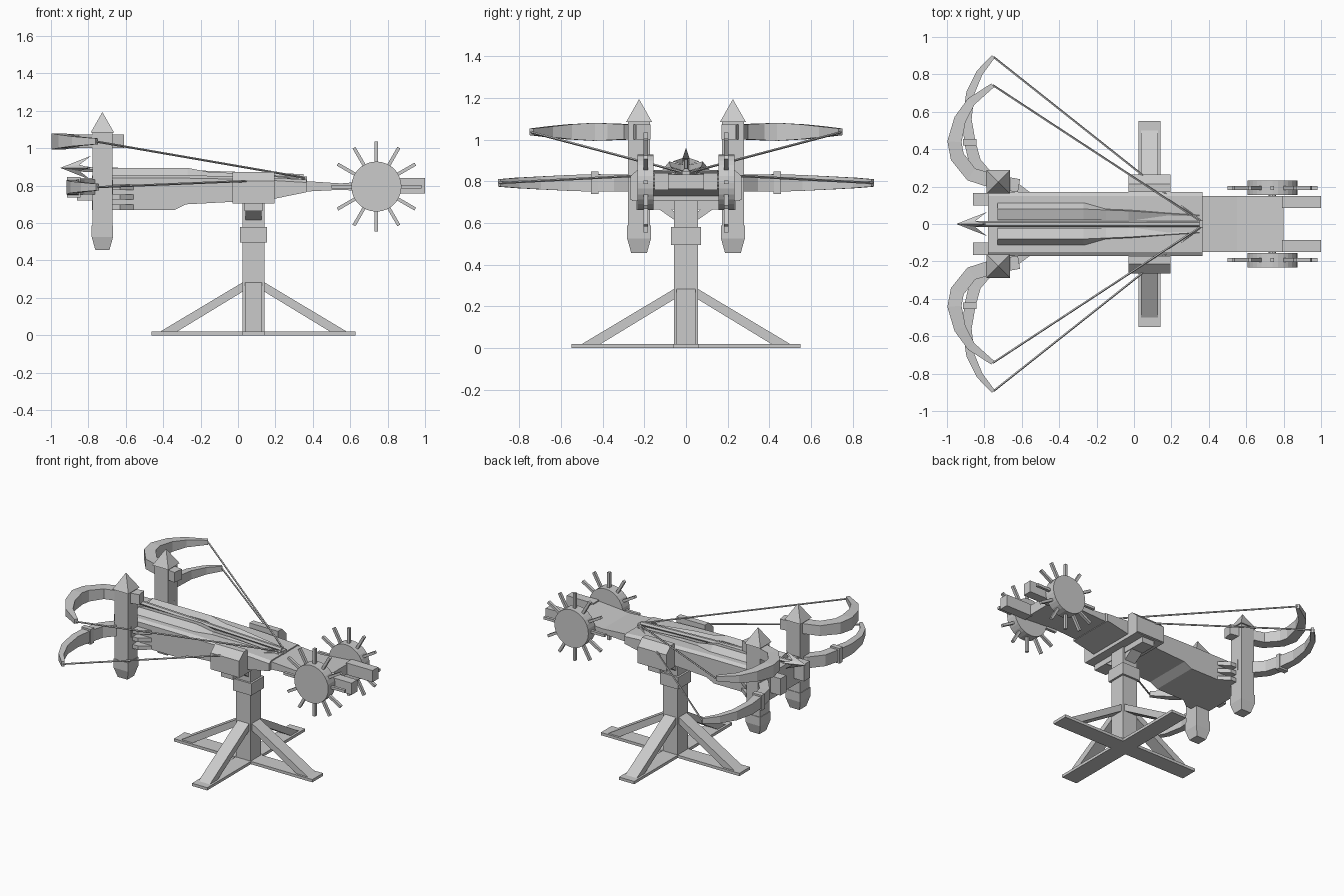
import bpy, bmesh, math
from mathutils import Vector, Matrix

if "Cube" in bpy.data.objects:
    bpy.data.objects.remove(bpy.data.objects["Cube"])


def finish(bm, name, mirror=False):
    bmesh.ops.recalc_face_normals(bm, faces=bm.faces)
    me = bpy.data.meshes.new(name)
    bm.to_mesh(me)
    bm.free()
    ob = bpy.data.objects.new(name, me)
    bpy.context.collection.objects.link(ob)
    if mirror:
        m = ob.modifiers.new("mirror", 'MIRROR')
        m.use_axis = (False, True, False)
        m.use_mirror_merge = False
    return ob


def loft(name, rings, mirror=False, bm=None):
    """Skin a list of rings with equal point counts, capped at both ends."""
    own = bm is None
    bm = bm or bmesh.new()
    vs = [[bm.verts.new(p) for p in r] for r in rings]
    n = len(vs[0])
    for a, b in zip(vs, vs[1:]):
        for i in range(n):
            bm.faces.new((a[i], a[(i + 1) % n], b[(i + 1) % n], b[i]))
    bm.faces.new(vs[0])
    bm.faces.new(vs[-1])
    if own:
        return finish(bm, name, mirror)


def rect_x(x, hw, z0, z1):
    return [(x, -hw, z0), (x, hw, z0), (x, hw, z1), (x, -hw, z1)]


def rect_z(cx, cy, z, hx, hy):
    return [(cx - hx, cy - hy, z), (cx + hx, cy - hy, z), (cx + hx, cy + hy, z), (cx - hx, cy + hy, z)]


def box(name, x, y, z, mirror=False):
    cx, cy = sum(x) / 2, sum(y) / 2
    hx, hy = (x[1] - x[0]) / 2, (y[1] - y[0]) / 2
    return loft(name, [rect_z(cx, cy, zz, hx, hy) for zz in z], mirror)


def rod(name, a, b, r, sides=6, mirror=False):
    a, b = Vector(a), Vector(b)
    q = (b - a).to_track_quat('Z', 'Y')
    ring = [q @ Vector((r * math.cos(t), r * math.sin(t), 0))
            for t in (2 * math.pi * i / sides for i in range(sides))]
    return loft(name, [[p + v for v in ring] for p in (a, b)], mirror)


def limb(name, pts, z):
    """Bow limb: pts are (x, y, half width, half height)."""
    rings = []
    for i, (x, y, w, h) in enumerate(pts):
        p, q = pts[max(i - 1, 0)], pts[min(i + 1, len(pts) - 1)]
        t = Vector((q[0] - p[0], q[1] - p[1])).normalized()
        n = Vector((-t.y, t.x)) * w
        rings.append([(x + n.x, y + n.y, z - h), (x - n.x, y - n.y, z - h),
                      (x - n.x, y - n.y, z + h), (x + n.x, y + n.y, z + h)])
    loft(name, rings, True)


CX = 0.083
# Stand: crossed feet, post, collar, four braces
box("foot_x", (CX - 0.545, CX + 0.545), (-0.06, 0.06), (0, 0.02))
box("foot_y", (CX - 0.06, CX + 0.06), (-0.55, 0.55), (0, 0.0195))
box("post", (CX - 0.058, CX + 0.058), (-0.058, 0.058), (0.01, 0.72))
box("post_collar", (CX - 0.072, CX + 0.072), (-0.072, 0.072), (0.495, 0.58))
profile = [(0.055, 0.285), (0.055, 0.235), (0.41, 0.019), (0.50, 0.019)]
for k in range(4):
    rot = Matrix.Translation((CX, 0, 0)) @ Matrix.Rotation(k * math.pi / 2, 4, 'Z')
    loft("foot_brace", [[rot @ Vector((d, s, z)) for d, z in profile] for s in (-0.045, 0.045)])

# Yoke: crossbar, struts, chamfered cheeks
box("yoke_crossbar", (0.035, 0.13), (-0.24, 0.24), (0.665, 0.712))
strut = [(0.05, 0.61), (0.05, 0.65), (0.09, 0.68), (0.15, 0.68)]
loft("yoke_strut", [[(x, y, z) for y, z in strut] for x in (0.04, 0.125)], True)
box("yoke_base", (-0.03, 0.195), (-0.26, 0.26), (0.705, 0.74))
cheek = [(0.17, 0.71), (0.265, 0.71), (0.265, 0.825), (0.215, 0.872), (0.17, 0.872)]
loft("yoke_cheek", [[(x, y, z) for y, z in cheek] for x in (-0.03, 0.195)], True)

# Stock: chamfered body with stepped underside
body = [(-0.78, 0.67, 0.855), (-0.34, 0.67, 0.855), (-0.28, 0.70, 0.855),
        (0.0, 0.715, 0.85), (0.195, 0.73, 0.842), (0.366, 0.765, 0.832)]
loft("stock_body", [[(x, -0.172, b), (x, 0.172, b), (x, 0.172, t - 0.015), (x, 0.15, t),
                     (x, -0.15, t), (x, -0.172, t - 0.015)] for x, b, t in body])
# Raised ridges either side of the bolt channel
ridge = [(-0.73, 0.115, 0.08, 0.895), (-0.27, 0.115, 0.08, 0.895), (-0.15, 0.08, 0.075, 0.872),
         (-0.03, 0.075, 0.07, 0.868), (0.35, 0.05, 0.045, 0.836)]
loft("deck_ridge", [[(x, 0.022, 0.82), (x, o, 0.82), (x, o, min(0.852, t - 0.005)), (x, i, t), (x, 0.022, t - 0.015)]
                    for x, o, i, t in ridge], True)
box("front_prong", (-0.86, -0.76), (0.10, 0.165), (0.72, 0.84), True)

# Tail and its two fork arms
loft("tail", [rect_x(0.35, 0.15, 0.768, 0.825), rect_x(0.55, 0.15, 0.778, 0.812),
              rect_x(0.80, 0.15, 0.762, 0.832)])
box("tail_fork", (0.79, 1.0), (0.085, 0.15), (0.757, 0.84), True)

# Windlass wheels with twelve spokes
WX, WZ = 0.74, 0.795
rod("wheel_hub", (WX, 0.155, WZ), (WX, 0.233, WZ), 0.134, 28, True)
rod("wheel_axle", (WX, -0.17, WZ), (WX, 0.17, WZ), 0.02, 8)
bm = bmesh.new()
for k in range(12):
    rot = Matrix.Translation((WX, 0.193, WZ)) @ Matrix.Rotation(k * math.pi / 6, 4, 'Y')
    loft("", [[rot @ Vector(p) for p in rect_z(0, 0, z, 0.009, 0.01)] for z in (0.12, 0.24)], bm=bm)
finish(bm, "wheel_spokes", True)

# Bow towers: pillar, tapered foot, pyramid cap, side brackets
PX, PY = -0.725, 0.225
box("tower_pillar", (PX - 0.053, PX + 0.053), (PY - 0.053, PY + 0.053), (0.58, 1.085), True)
loft("tower_foot", [rect_z(PX, PY, z, h, h) for z, h in ((0.457, 0.038), (0.525, 0.057), (0.588, 0.057))], True)
loft("tower_cap", [rect_z(PX, PY, z, h, h) for z, h in ((1.083, 0.063), (1.192, 0.001))], True)
for z in (0.67, 0.725, 0.778):
    loft("tower_bracket", [[(-0.68, 0.165, zz), (-0.55, 0.165, zz), (-0.63, 0.225, zz), (-0.68, 0.225, zz)]
                           for zz in (z, z + 0.028)], True)

# Bow limbs, upper and lower
limb("upper_limb", [(-0.615, 0.205, 0.035, 0.036), (-0.74, 0.225, 0.038, 0.036), (-0.87, 0.265, 0.038, 0.036),
                    (-0.945, 0.36, 0.038, 0.04), (-0.96, 0.44, 0.038, 0.043), (-0.93, 0.56, 0.032, 0.036),
                    (-0.87, 0.655, 0.024, 0.026), (-0.755, 0.742, 0.012, 0.016)], 1.037)
limb("lower_limb", [(-0.68, 0.21, 0.035, 0.038), (-0.78, 0.245, 0.035, 0.04), (-0.85, 0.33, 0.033, 0.04),
                    (-0.878, 0.44, 0.03, 0.042), (-0.893, 0.56, 0.025, 0.038), (-0.875, 0.70, 0.022, 0.031),
                    (-0.825, 0.81, 0.018, 0.025), (-0.752, 0.895, 0.01, 0.018)], 0.792)
box("limb_band", (-0.915, -0.842), (0.42, 0.455), (0.738, 0.846), True)

# Bow strings meeting at the latch
rod("upper_string", (-0.755, 0.742, 1.035), (0.36, 0.012, 0.842), 0.006, 5, True)
rod("lower_string", (-0.752, 0.893, 0.792), (0.36, 0.012, 0.838), 0.006, 5, True)
box("string_latch", (0.345, 0.368), (-0.02, 0.02), (0.82, 0.85))

# Bolt: shaft and four-barbed head
rod("bolt_shaft", (-0.88, 0, 0.89), (0.35, 0, 0.848), 0.016, 6)
bm = bmesh.new()
for k in range(4):
    rot = Matrix.Translation((-0.95, 0, 0.895)) @ Matrix.Rotation(k * math.pi / 2, 4, 'X')
    tip, barb, notch = Vector((0, 0, 0)), Vector((0.165, 0, 0.065)), Vector((0.10, 0, 0.0))
    verts = [bm.verts.new(rot @ p) for p in
             (tip, barb, notch + Vector((0, 0.017, 0.015)), notch + Vector((0, -0.017, 0.015)))]
    for f in ((0, 1, 2), (0, 3, 1), (1, 3, 2), (0, 2, 3)):
        bm.faces.new([verts[i] for i in f])
finish(bm, "bolt_head")
